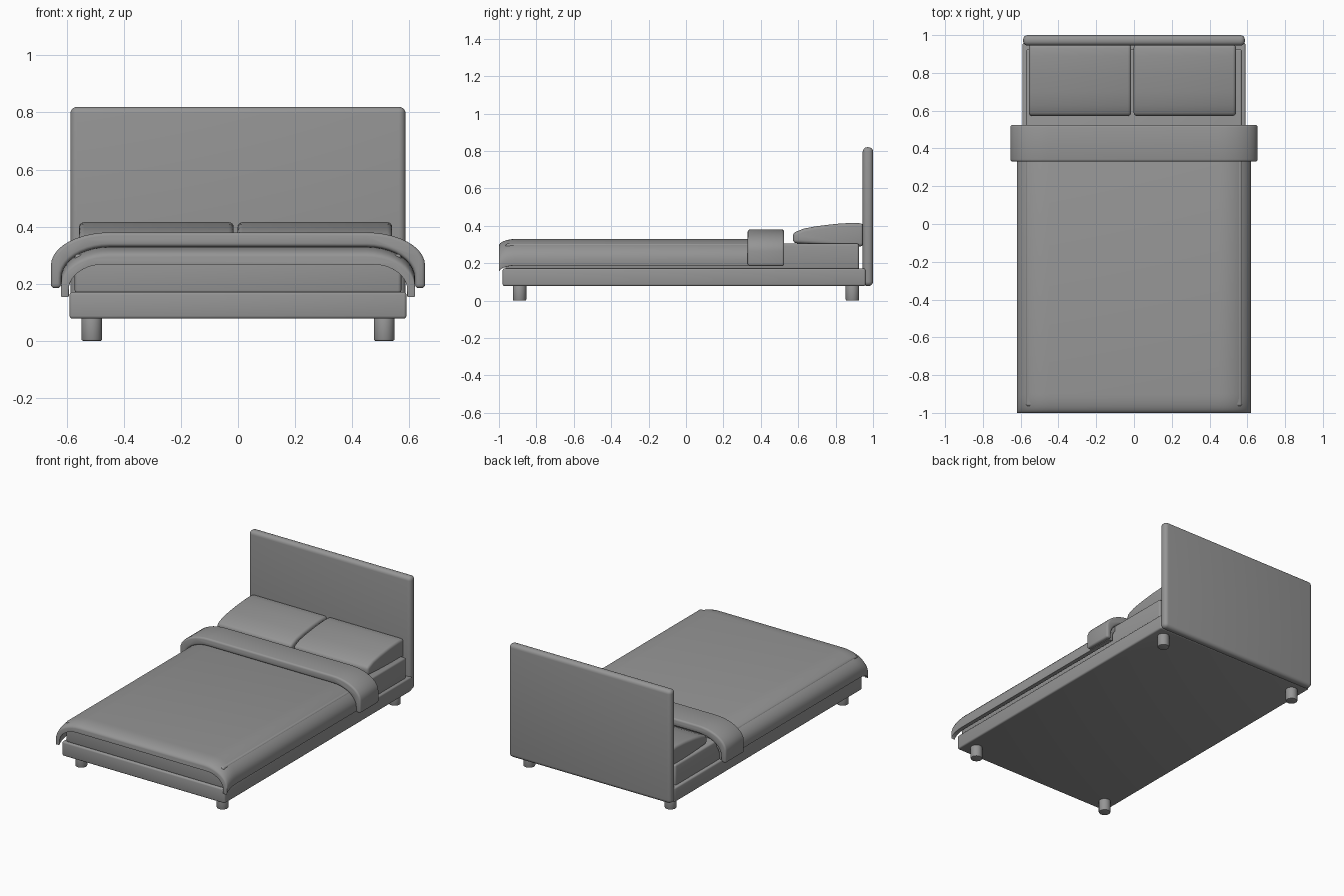
import bpy, bmesh, math

cube = bpy.data.objects.get("Cube")
if cube:
    bpy.data.objects.remove(cube, do_unlink=True)

grey = bpy.data.materials.new("plain grey")
grey.use_nodes = True
GREY = (0.3, 0.3, 0.3, 1)
grey.diffuse_color = GREY
grey.node_tree.nodes["Principled BSDF"].inputs["Base Color"].default_value = GREY


def finish(name, bm, bevel=0.0, segments=3, limit=50):
    """Round the sharp edges and turn the bmesh into a shaded object."""
    bmesh.ops.recalc_face_normals(bm, faces=bm.faces)
    if bevel:
        sharp = [e for e in bm.edges if e.calc_face_angle(0) > math.radians(limit)]
        bmesh.ops.bevel(bm, geom=sharp, offset=bevel, segments=segments,
                        profile=0.5, affect='EDGES', clamp_overlap=True)
    mesh = bpy.data.meshes.new(name)
    bm.to_mesh(mesh)
    bm.free()
    mesh.materials.append(grey)
    obj = bpy.data.objects.new(name, mesh)
    bpy.context.collection.objects.link(obj)
    bpy.ops.object.select_all(action='DESELECT')
    obj.select_set(True)
    bpy.context.view_layer.objects.active = obj
    bpy.ops.object.shade_smooth_by_angle(angle=math.radians(40))
    return obj


def box(name, x, y, z, bevel, segments=3):
    bm = bmesh.new()
    bmesh.ops.create_cube(bm, size=1)
    for v in bm.verts:
        v.co = [lo + (c + 0.5) * (hi - lo) for c, (lo, hi) in zip(v.co, (x, y, z))]
    return finish(name, bm, bevel, segments)


def loft(name, rings, bevel, segments=3):
    """Skin a list of matching closed rings and cap both ends."""
    bm = bmesh.new()
    rows = [[bm.verts.new(p) for p in ring] for ring in rings]
    n = len(rows[0])
    for a, b in zip(rows, rows[1:]):
        for i in range(n):
            j = (i + 1) % n
            bm.faces.new((a[i], a[j], b[j], b[i]))
    bm.faces.new(rows[0])
    bm.faces.new(rows[-1])
    return finish(name, bm, bevel, segments)


def arch(half, flat, bottom, shoulder, top, steps=10):
    """Draped outline from the left hem over the top to the right hem."""
    side = [(half, bottom)]
    for i in range(steps + 1):
        a = math.pi / 2 * i / steps
        side.append((flat + (half - flat) * math.cos(a),
                     shoulder + (top - shoulder) * math.sin(a)))
    return side + [(-x, z) for x, z in reversed(side)]


def drape(name, outer, inner, stations, bevel):
    outline = outer + inner[::-1]
    rings = [[(x, y, z - drop) for x, z in outline] for y, drop in stations]
    return loft(name, rings, bevel)


# Frame, headboard and mattress
box("bed_frame", (-0.59, 0.59), (-0.98, 0.96), (0.078, 0.172), 0.01)
box("headboard", (-0.587, 0.587), (0.945, 1.0), (0.078, 0.82), 0.024, 5)
box("mattress", (-0.572, 0.572), (-0.965, 0.925), (0.165, 0.305), 0.012)

# Blanket, drooping at the foot end
foot = []
for i in range(9):
    a = math.pi / 2 * i / 8
    foot.append((-0.9 - 0.1 * math.sin(a), 0.036 * (1 - math.cos(a))))
drape("blanket", arch(0.62, 0.45, 0.188, 0.22, 0.33),
      arch(0.592, 0.47, 0.188, 0.215, 0.303),
      [(0.5, 0)] + foot, 0.008)

# Folded blanket end laid across the bed
drape("blanket_fold", arch(0.655, 0.45, 0.185, 0.265, 0.38),
      arch(0.62, 0.45, 0.185, 0.22, 0.33),
      [(0.33, 0), (0.525, 0)], 0.012)

# Pillows leaning up towards the headboard
profile = [(0.572, 0.308), (0.572, 0.362), (0.63, 0.385), (0.7, 0.398),
           (0.8, 0.41), (0.89, 0.416), (0.95, 0.412), (0.95, 0.29), (0.86, 0.29)]
for name, x0, x1 in (("pillow_right", -0.557, -0.015), ("pillow_left", -0.002, 0.54)):
    rings = [[(x, y, z) for y, z in profile] for x in (x0, x1)]
    loft(name, rings, 0.018, 4)

# Feet
for side, x in (("right", -0.512), ("left", 0.512)):
    for end, y in (("front", -0.89), ("back", 0.89)):
        bm = bmesh.new()
        bmesh.ops.create_cone(bm, cap_ends=True, segments=32, radius1=0.036,
                              radius2=0.036, depth=0.09)
        bmesh.ops.translate(bm, verts=bm.verts, vec=(x, y, 0.045))
        finish("foot_" + end + "_" + side, bm, 0.006, 2)
